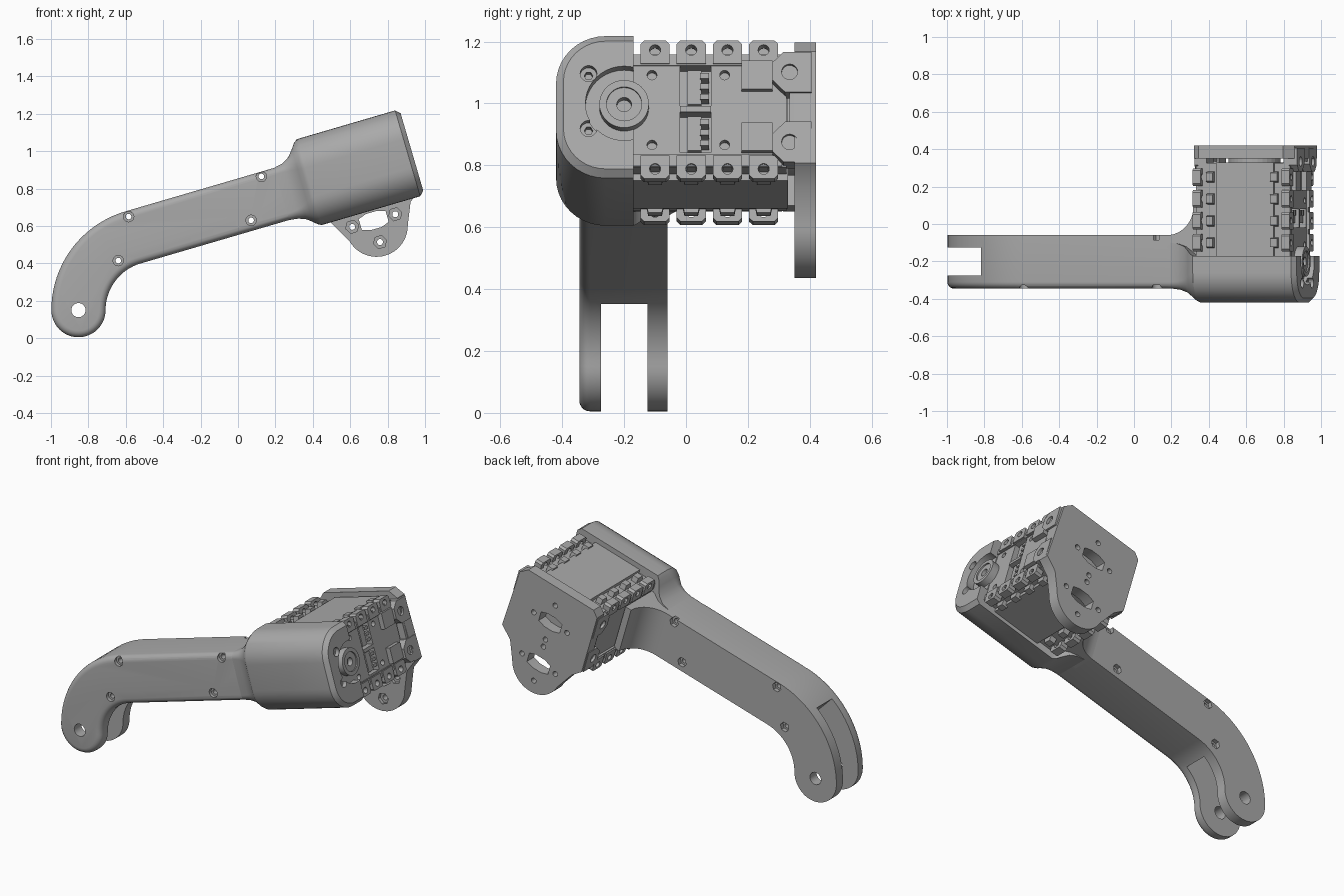
import bpy, bmesh
from math import sin, cos, pi, radians
from mathutils import Matrix, Vector

if "Cube" in bpy.data.objects:
    bpy.data.objects.remove(bpy.data.objects["Cube"])

ANGLE = radians(16.3)
TILT = Matrix.Rotation(-ANGLE, 4, 'Y')   # everything is built level, then tilted

grey = bpy.data.materials.new("plain_grey")
grey.use_nodes = True
COLOUR = (0.4, 0.4, 0.4, 1)
grey.diffuse_color = COLOUR
grey.node_tree.nodes["Principled BSDF"].inputs["Base Color"].default_value = COLOUR


def local(x, z):
    return (x * cos(ANGLE) + z * sin(ANGLE), z * cos(ANGLE) - x * sin(ANGLE))


def arc(a, b, r, start, end, n):
    return [(a + r * cos(radians(start + (end - start) * i / n)),
             b + r * sin(radians(start + (end - start) * i / n))) for i in range(n + 1)]


def circle(a, b, r, n=24):
    return arc(a, b, r, 0, 360, n)[:-1]


def rect(a0, a1, b0, b1):
    return [(a0, b0), (a1, b0), (a1, b1), (a0, b1)]


def finish(name, bm):
    bmesh.ops.recalc_face_normals(bm, faces=bm.faces)
    mesh = bpy.data.meshes.new(name)
    bm.to_mesh(mesh)
    bm.free()
    mesh.materials.append(grey)
    ob = bpy.data.objects.new(name, mesh)
    bpy.context.collection.objects.link(ob)
    ob.matrix_world = TILT
    return ob


def loft(name, rings, bevel=0):
    bm = bmesh.new()
    rows = [[bm.verts.new(p) for p in ring] for ring in rings]
    n = len(rows[0])
    for r0, r1 in zip(rows, rows[1:]):
        for i in range(n):
            bm.faces.new((r0[i], r0[(i + 1) % n], r1[(i + 1) % n], r1[i]))
    first = bm.faces.new(rows[0])
    bm.faces.new(rows[-1])
    bmesh.ops.recalc_face_normals(bm, faces=bm.faces)
    if bevel:
        bmesh.ops.bevel(bm, geom=list(first.edges), offset=bevel, segments=5,
                        profile=0.5, affect='EDGES')
    return finish(name, bm)


def prism(name, axis, pts, lo, hi, bevel=0):
    place = {'x': lambda d, a, b: (d, a, b), 'y': lambda d, a, b: (a, d, b),
             'z': lambda d, a, b: (a, b, d)}[axis]
    return loft(name, [[place(d, a, b) for a, b in pts] for d in (lo, hi)], bevel)


def cut(ob, axis, pts, lo, hi):
    tool = prism("cutter", axis, pts, lo, hi)
    tool.hide_render = True
    mod = ob.modifiers.new("cut", 'BOOLEAN')
    mod.operation, mod.solver, mod.object = 'DIFFERENCE', 'EXACT', tool
    with bpy.context.temp_override(object=ob, active_object=ob, selected_objects=[ob]):
        bpy.ops.object.modifier_apply(modifier=mod.name)
    mesh = tool.data
    bpy.data.objects.remove(tool)
    bpy.data.meshes.remove(mesh)


# Arm with hooked fork end
CX, CZ = local(-0.448, 0.15)
R_OUT, R_IN = 0.55, 0.26
HOOK = 180 - 16.3
TOP, BOTTOM = CZ + R_OUT, CZ + R_IN
mid, half = (R_OUT + R_IN) / 2, (R_OUT - R_IN) / 2
px, pz = CX + mid * cos(radians(HOOK)), CZ + mid * sin(radians(HOOK))
outline = ([(0.6, TOP)] + arc(CX, CZ, R_OUT, 90, HOOK, 20)
           + arc(px, pz, half, HOOK, HOOK + 180, 24)[1:-1]
           + arc(CX, CZ, R_IN, HOOK, 90, 16) + [(0.6, BOTTOM)])
arm = prism("arm", 'y', outline, -0.345, -0.06, bevel=0.035)
slot = [local(*p) for p in ((-0.92, 0.66), (-0.42, 0.16), (-0.42, -0.2), (-1.2, -0.2), (-1.2, 0.66))]
cut(arm, 'y', slot, -0.275, -0.125)
cut(arm, 'y', circle(px, pz, 0.038), -0.5, 0.1)
for spot in ((-0.585, 0.65), (-0.64, 0.415), (0.125, 0.865), (0.07, 0.63)):
    u, w = local(*spot)
    cut(arm, 'y', circle(u, w, 0.015, 16), -0.5, 0.1)
    cut(arm, 'y', circle(u, w, 0.028, 20), -0.5, -0.325)
    cut(arm, 'y', circle(u, w, 0.03, 6), -0.085, 0.1)

# Curved web joining the arm to the motor side
web = prism("arm_web", 'z', arc(0.42, 0.09, 0.15, -90, 0, 12) + [(0.61, 0.09), (0.61, -0.2), (0.42, -0.2)],
            BOTTOM, TOP)


# Flared shell holding the front of the motor
def section(u, t, inset=0):
    def mix(a, b):
        return a + (b - a) * t
    y0, y1 = mix(-0.345, -0.42) + inset, mix(-0.1, -0.17)
    w0, w1 = mix(BOTTOM, 0.455) + inset, mix(TOP, 0.933) - inset
    r = mix(0.035, 0.16) - inset
    pts = ([(y1, w0), (y1, w1)] + arc(y0 + r, w1 - r, r, 90, 180, 10)
           + arc(y0 + r, w0 + r, r, 180, 270, 10))
    return [(u, y, w) for y, w in pts]


flare = ((0.44, 0), (0.49, 0.09), (0.53, 0.3), (0.56, 0.62), (0.58, 0.86), (0.6, 1), (1.148, 1))
shell = loft("shell", [section(u, t) for u, t in flare] + [section(1.172, 1, 0.024)])
cut(shell, 'x', circle(-0.2, 0.7, 0.125, 40), 1.125, 1.3)
for w in (0.8, 0.615):
    cut(shell, 'x', circle(-0.315, w, 0.027, 20), 1.145, 1.3)
    cut(shell, 'x', circle(-0.315, w, 0.014, 6), 1.12, 1.3)

# Round output hub
hub = prism("hub", 'x', circle(-0.2, 0.7, 0.08, 40), 1.1, 1.165)
cut(hub, 'x', circle(-0.2, 0.7, 0.057, 32), 1.157, 1.2)
cut(hub, 'x', circle(-0.2, 0.7, 0.024), 1.12, 1.2)

# Motor case with connector recess and raised panels
case = prism("motor_case", 'x', rect(-0.18, 0.325, 0.5, 0.88), 0.615, 1.12)
cut(case, 'x', rect(-0.02, 0.08, 0.55, 0.84), 1.06, 1.2)
for y in (-0.11, 0.125):
    for w in (0.81, 0.575):
        cut(case, 'x', circle(y, w, 0.016, 16), 1.09, 1.2)
prism("motor_panel", 'z', rect(0.72, 1.04, -0.18, 0.33), 0.478, 0.902)
prism("connector_bar", 'x', rect(-0.02, 0.08, 0.685, 0.705), 1.05, 1.125)
for w0 in (0.56, 0.715):
    prism("connector_socket", 'x', rect(0.005, 0.05, w0, w0 + 0.115), 1.05, 1.105)
    for i in range(3):
        w = w0 + 0.015 + i * 0.035
        prism("connector_key", 'x', rect(0.045, 0.075, w, w + 0.018), 1.05, 1.115)
for w0 in (0.547, 0.755):
    prism("end_pad", 'x', rect(0.18, 0.28, w0, w0 + 0.095), 1.1, 1.15, bevel=0.008)

# Slotted mounting flanges along the four long edges of the case
U_MID, W_MID = 0.865, 0.69
flange = [(-0.047, 0.155), (-0.047, 0.22), (-0.035, 0.232), (0.035, 0.232), (0.047, 0.22), (0.047, 0.155)]
lug = prism("flange_lug", 'x', flange, 0.225, 0.27)
cut(lug, 'x', circle(0, 0.2, 0.018, 16), 0.2, 0.3)
nut_block = prism("flange_nut_block", 'x', [(-0.038, 0.15), (-0.022, 0.222), (0.022, 0.222), (0.038, 0.15)],
                  0.16, 0.198)
rail = prism("flange_rail", 'x', rect(-0.17, 0.31, 0.15, 0.188), 0.16, 0.262)
for su in (1, -1):
    for sw in (1, -1):
        base = TILT @ Matrix.Translation((U_MID, 0, W_MID)) @ Matrix.Diagonal((su, 1, sw, 1))
        copy = rail.copy()
        copy.matrix_world = base
        bpy.context.collection.objects.link(copy)
        for i in range(4):
            for part in (lug, nut_block):
                copy = part.copy()
                copy.matrix_world = base @ Matrix.Translation((0, -0.1 + i * 0.117, 0))
                bpy.context.collection.objects.link(copy)
for part in (lug, nut_block, rail):
    bpy.data.objects.remove(part)

# Back bracket plate with rounded lower lug
plate_outline = ([(0.63, 0.925), (1.1, 0.925), (1.15, 0.88), (1.165, 0.5), (1.09, 0.44)]
                 + arc(0.88, 0.37, 0.167, -15, -165, 24) + [(0.65, 0.455), (0.595, 0.51), (0.595, 0.89)])
plate = prism("back_plate", 'y', plate_outline, 0.35, 0.42)
for w in (0.4, 0.69):
    window = [(-0.075, -0.03), (-0.03, -0.045), (0.03, -0.045), (0.075, -0.03),
              (0.075, 0.03), (0.03, 0.045), (-0.03, 0.045), (-0.075, 0.03)]
    cut(plate, 'y', [(0.873 + a, w + b) for a, b in window], 0.3, 0.5)
    for a, b in ((-0.12, 0), (0.12, 0), (0, -0.12), (0, 0.12)):
        cut(plate, 'y', circle(0.873 + a, w + b, 0.016, 16), 0.3, 0.5)
        cut(plate, 'y', circle(0.873 + a, w + b, 0.036, 6), 0.3, 0.37)
prism("idler_disc", 'y', circle(0.873, 0.69, 0.14, 32), 0.31, 0.352)

# Screw tabs folding from the plate onto both ends of the case
tab = [(0.405, 0.185), (0.315, 0.185), (0.28, 0.15), (0.28, 0.09), (0.32, 0.05), (0.405, 0.05)]
for name, lo, hi, face in (("left_tab", 1.09, 1.165, 1.15), ("right_tab", 0.592, 0.66, 0.607)):
    for s in (1, -1):
        ob = prism(name, 'x', [(y, W_MID + s * w) for y, w in tab], lo, hi)
        deep = 0.2 if lo > 1 else -0.2
        a, b = sorted((face, face + deep))
        cut(ob, 'x', circle(0.335, W_MID + s * 0.118, 0.026, 20), a, b)
    prism(name + "_bridge", 'x', rect(0.335, 0.38, 0.62, 0.76), lo + 0.01, hi - 0.01)

# Smooth the rounded parts, keep hard edges
bpy.ops.object.select_all(action='DESELECT')
for ob in (arm, web, shell, hub, plate):
    ob.select_set(True)
bpy.context.view_layer.objects.active = arm
bpy.ops.object.shade_smooth_by_angle(angle=radians(30))
